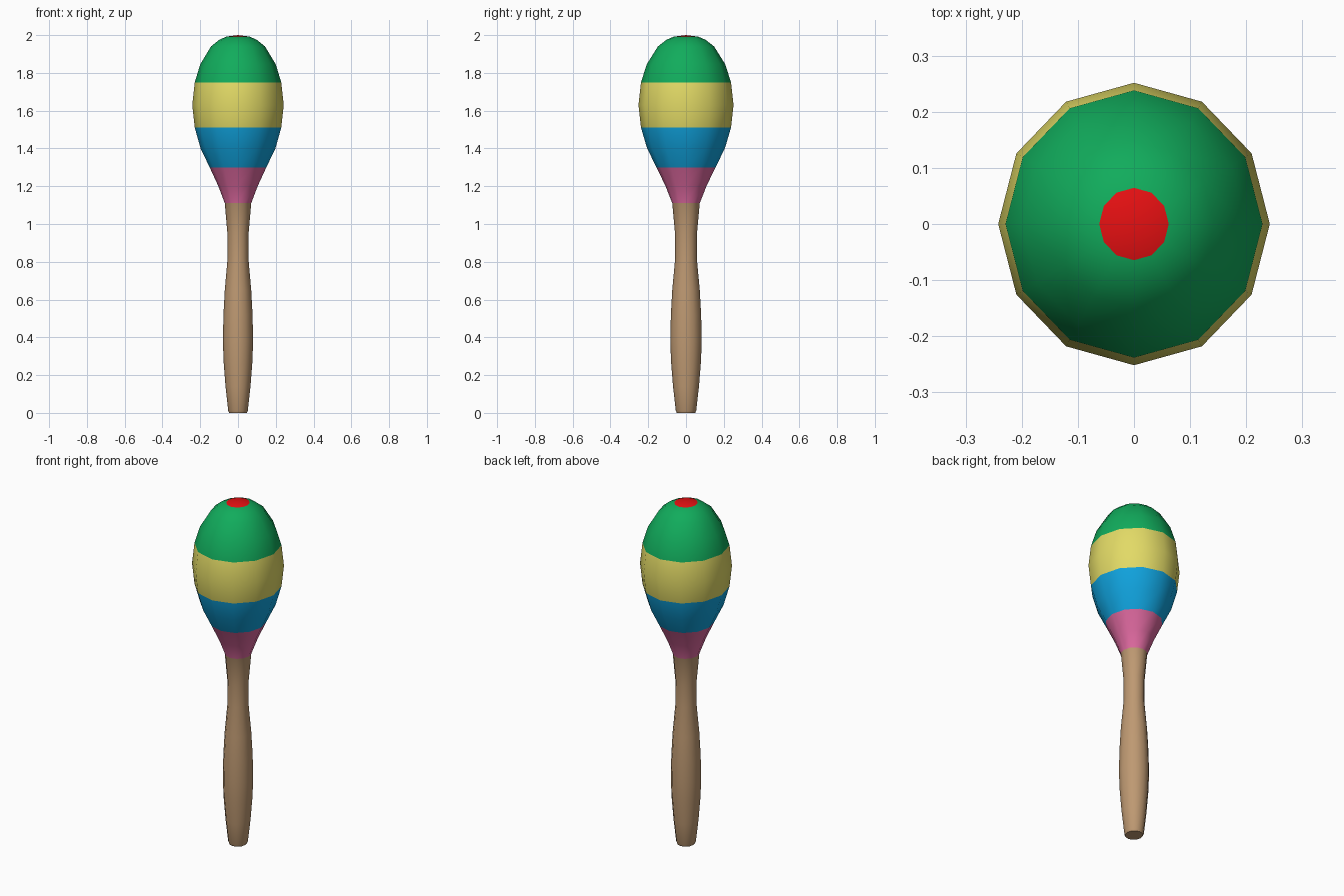
import bpy, bmesh, math

if "Cube" in bpy.data.objects:
    bpy.data.objects.remove(bpy.data.objects["Cube"])

SIDES = 12
Y_SCALE = 1.04  # slightly deeper than wide


def srgb(r, g, b):
    f = lambda c: c / 12.92 if c <= 0.04045 else ((c + 0.055) / 1.055) ** 2.4
    return (f(r / 255), f(g / 255), f(b / 255), 1)


def material(name, rgb):
    m = bpy.data.materials.new(name)
    m.diffuse_color = srgb(*rgb)
    m.use_nodes = True
    m.node_tree.nodes["Principled BSDF"].inputs["Base Color"].default_value = m.diffuse_color
    return m


def lathe(name, profile, bands):
    """Spin (radius, z) points; bands = [(material, top height)] from bottom up."""
    bm = bmesh.new()
    rings = []
    for r, z in profile:
        if r == 0:
            rings.append([bm.verts.new((0, 0, z))] * SIDES)
        else:
            rings.append([bm.verts.new((r * math.cos(a), r * Y_SCALE * math.sin(a), z))
                          for a in (2 * math.pi * i / SIDES for i in range(SIDES))])
    for lo, hi in zip(rings, rings[1:]):
        for i in range(SIDES):
            j = (i + 1) % SIDES
            quad = list(dict.fromkeys((lo[i], lo[j], hi[j], hi[i])))
            face = bm.faces.new(quad)
            h = face.calc_center_median().z
            face.material_index = next(k for k, b in enumerate(bands) if h <= b[1])
    bmesh.ops.recalc_face_normals(bm, faces=bm.faces)
    me = bpy.data.meshes.new(name)
    bm.to_mesh(me)
    bm.free()
    for mat, _ in bands:
        me.materials.append(mat)
    ob = bpy.data.objects.new(name, me)
    bpy.context.collection.objects.link(ob)
    bpy.ops.object.select_all(action='DESELECT')
    ob.select_set(True)
    bpy.context.view_layer.objects.active = ob
    bpy.ops.object.shade_smooth_by_angle(angle=math.radians(50))
    return ob


wood = material("wood", (190, 153, 114))
pink = material("pink", (220, 104, 158))
blue = material("blue", (16, 163, 222))
yellow = material("yellow", (226, 218, 102))
green = material("green", (17, 172, 92))
red = material("red", (232, 16, 18))

# Turned maraca: handle, striped shaker head and red tip in one profile
lathe("maraca", [
    (0, 0), (0.047, 0), (0.052, 0.012), (0.066, 0.14), (0.076, 0.27),
    (0.08, 0.38), (0.077, 0.52), (0.07, 0.65), (0.055, 0.82), (0.056, 0.95),
    (0.07, 1.11), (0.104, 1.2), (0.15, 1.3), (0.198, 1.4), (0.229, 1.51),
    (0.242, 1.63), (0.229, 1.75), (0.2, 1.845), (0.143, 1.94), (0.1, 1.975),
    (0.062, 1.992), (0, 2.0)],
    [(wood, 1.11), (pink, 1.3), (blue, 1.51), (yellow, 1.75), (green, 1.992), (red, 2.1)])
